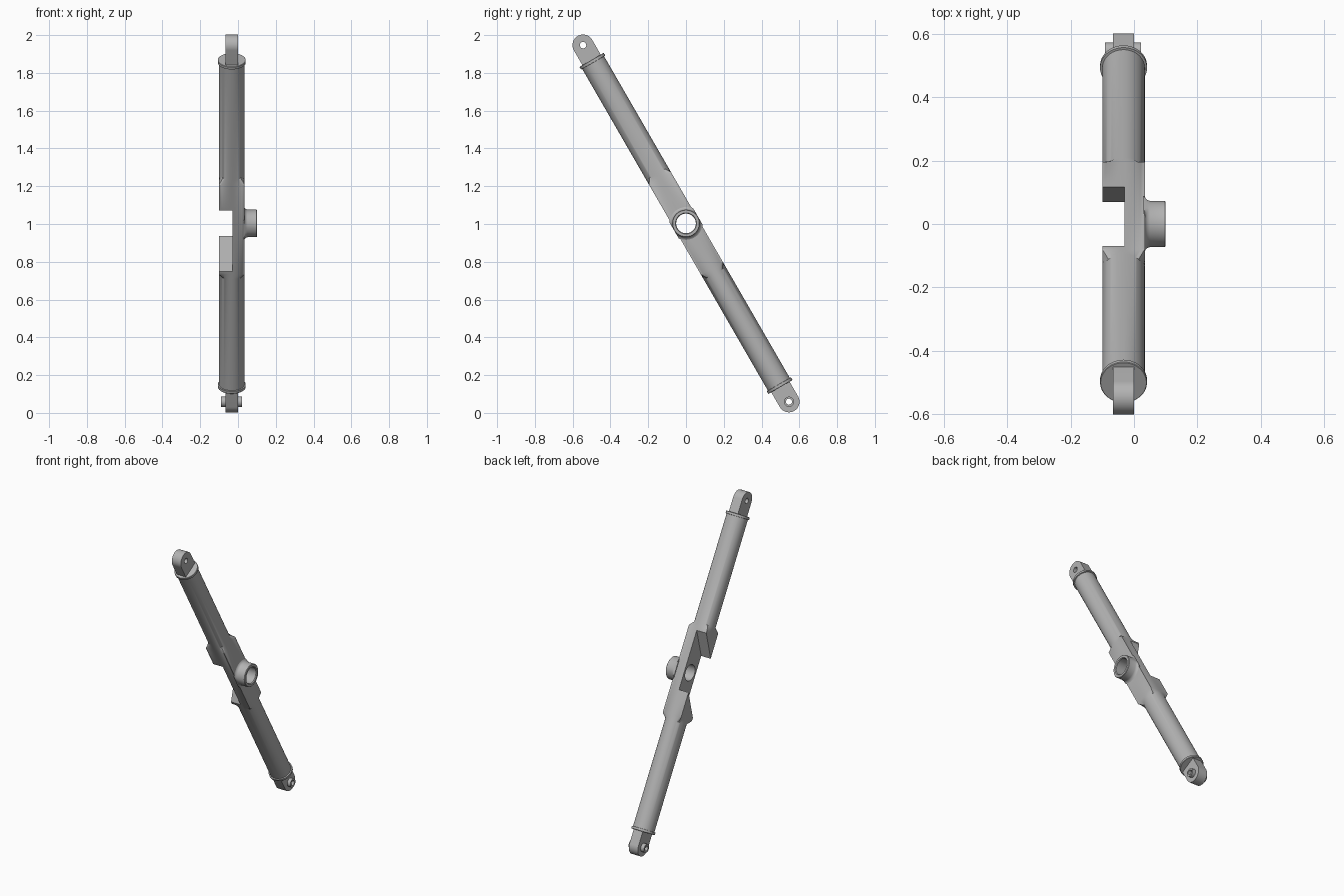
import bpy, bmesh, math
from mathutils import Matrix, Vector

if "Cube" in bpy.data.objects:
    bpy.data.objects.remove(bpy.data.objects["Cube"])

N = 64
CX = -0.033                 # tube centre line in x
R = 0.067                   # tube radius / block half width
PLACE = Matrix.Translation((0, 0, 1.003)) @ Matrix.Rotation(math.radians(30), 4, 'X')

grey = bpy.data.materials.new("steel_grey")
grey.diffuse_color = (0.45, 0.45, 0.45, 1)
grey.use_nodes = True
grey.node_tree.nodes["Principled BSDF"].inputs["Base Color"].default_value = grey.diffuse_color


def loft(name, rings, closed=False):
    """Skin a list of equal-length point rings; cap the ends or join them in a loop."""
    bm = bmesh.new()
    vs = [[bm.verts.new(PLACE @ Vector(p)) for p in ring] for ring in rings]
    n = len(rings[0])
    for a, b in zip(vs, vs[1:] + ([vs[0]] if closed else [])):
        for i in range(n):
            j = (i + 1) % n
            bm.faces.new((a[i], a[j], b[j], b[i]))
    if not closed:
        bm.faces.new(vs[0])
        bm.faces.new(vs[-1])
    bmesh.ops.recalc_face_normals(bm, faces=bm.faces)
    me = bpy.data.meshes.new(name)
    bm.to_mesh(me)
    bm.free()
    me.materials.append(grey)
    ob = bpy.data.objects.new(name, me)
    bpy.context.collection.objects.link(ob)
    return ob


def angles():
    return [2 * math.pi * i / N for i in range(N)]


def arm_ring(s, r, square=False):
    """Section across the arm at distance s along it."""
    out = []
    for a in angles():
        c, d = math.cos(a), math.sin(a)
        k = r / max(abs(c), abs(d)) if square else r
        out.append((CX + k * c, k * d, s))
    return out


def pin_ring(x, r, s=0.0, limit=9.0):
    """Circle round a cross axis (along x) at distance s along the arm."""
    return [(x, max(-limit, min(limit, r * math.cos(a))), s + r * math.sin(a)) for a in angles()]


def prism(name, outline, x0, x1):
    return loft(name, [[(x, t, s) for t, s in outline] for x in (x0, x1)])


def activate(ob):
    bpy.ops.object.select_all(action='DESELECT')
    ob.select_set(True)
    bpy.context.view_layer.objects.active = ob


def cut(ob, cutter):
    activate(ob)
    m = ob.modifiers.new("cut", 'BOOLEAN')
    m.operation, m.solver, m.object = 'DIFFERENCE', 'EXACT', cutter
    bpy.ops.object.modifier_apply(modifier=m.name)
    bpy.data.objects.remove(cutter)


def smooth(ob):
    activate(ob)
    bpy.ops.object.shade_smooth_by_angle(angle=math.radians(32))


# Arm: round tubes running into a square middle block
arm = loft("arm_body", [
    arm_ring(-0.99, R), arm_ring(-0.305, R), arm_ring(-0.275, R, True),
    arm_ring(0.275, R, True), arm_ring(0.305, R), arm_ring(0.99, R)])

# Slanted clearance notch for the crossing arm, and the pivot bore
edge = lambda t, off: (t, off + 1.04 * t)
cut(arm, prism("notch_cutter", [edge(-0.1, -0.1865), edge(0.1, -0.1865),
                                edge(0.1, 0.1865), edge(-0.1, 0.1865)], -0.2, -0.03))
cut(arm, loft("bore_cutter", [pin_ring(-0.2, 0.052), pin_ring(0.2, 0.052)]))
smooth(arm)

# Pivot hub with a fillet at its root and a chamfered mouth
hub_profile = [(0.028, 0.052), (0.028, 0.089), (0.033, 0.089), (0.036, 0.082), (0.042, 0.076),
               (0.050, 0.073), (0.097, 0.073), (0.100, 0.070), (0.100, 0.056), (0.095, 0.052)]
smooth(loft("pivot_hub", [pin_ring(x, r, 0, 0.073) for x, r in hub_profile], True))

# Each end: collar and rounded lug with a pin hole
for side, word in ((1, "upper"), (-1, "lower")):
    smooth(loft(word + "_collar", [arm_ring(side * s, r) for s, r in
                                   ((0.983, 0.066), (0.984, 0.074), (0.998, 0.074), (1.0, 0.072))]))
    w = 0.056
    outline = [(w, side * 0.985)]
    outline += [(w * math.cos(math.pi * i / 24), side * (1.09 + w * math.sin(math.pi * i / 24)))
                for i in range(25)]
    outline += [(-w, side * 0.985)]
    lug = prism(word + "_lug", outline, CX - 0.033, CX + 0.033)
    hole = 0.017 if side > 0 else 0.022
    cut(lug, loft("hole_cutter", [pin_ring(x, hole, side * 1.09) for x in (-0.2, 0.2)]))
    smooth(lug)

# Hollow bushing through the lower lug
smooth(loft("lower_bushing", [pin_ring(x, r, -1.09) for x, r in
       ((CX - 0.058, 0.016), (CX - 0.058, 0.027), (CX + 0.055, 0.027), (CX + 0.055, 0.016))], True))
